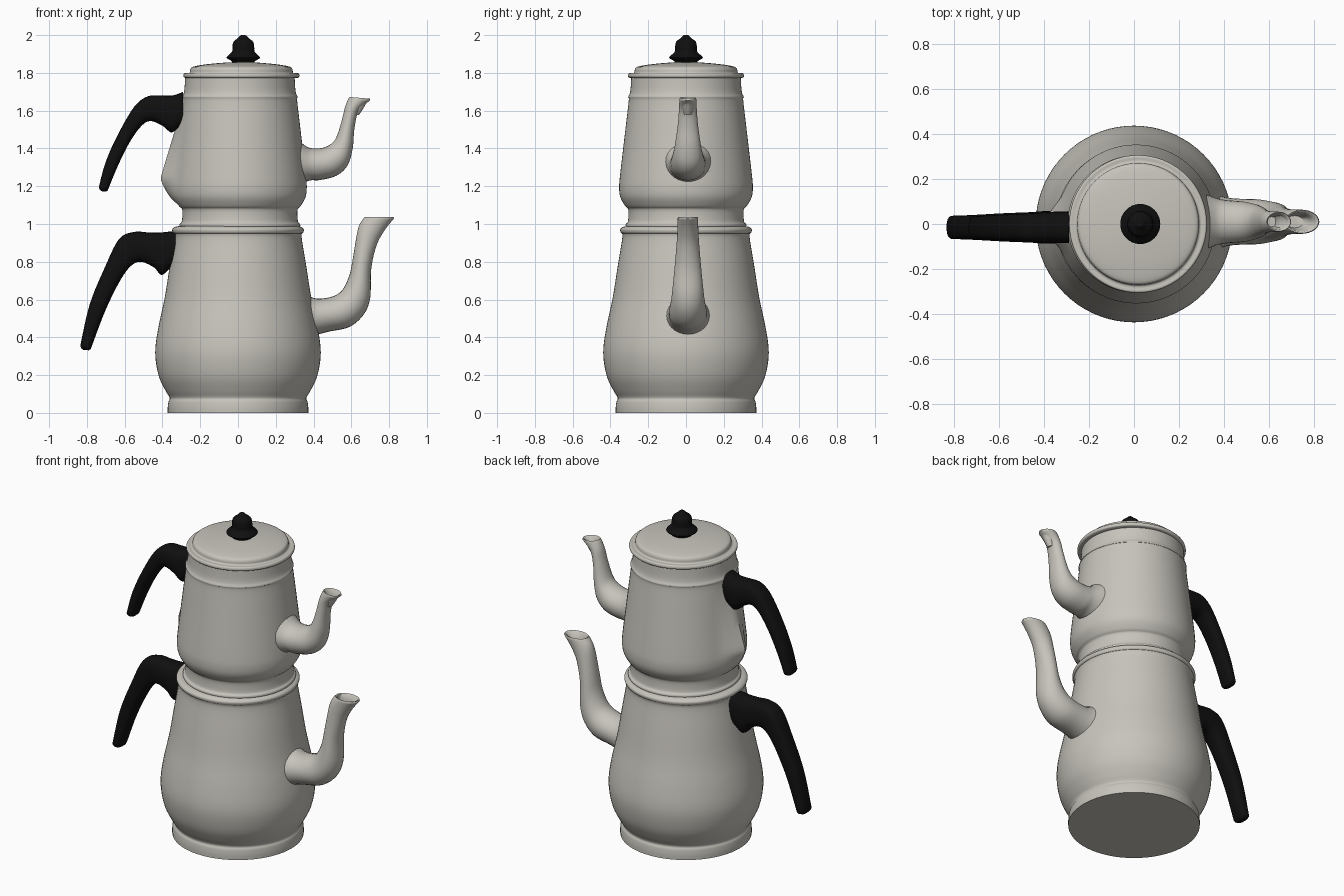
import bpy, bmesh, math
from mathutils import Vector


def material(name, rgb):
    m = bpy.data.materials.new(name)
    m.diffuse_color = (*rgb, 1)
    return m


ENAMEL = material("warm grey enamel", (0.57, 0.55, 0.50))
BLACK = material("black plastic", (0.005, 0.005, 0.005))


def smooth_points(pts, n):
    """Catmull-Rom interpolation of tuples of any length."""
    out = []
    for i in range(len(pts) - 1):
        a, b, c, d = (pts[max(0, min(len(pts) - 1, i + k))] for k in (-1, 0, 1, 2))
        for s in range(n):
            t = s / n
            out.append(tuple(0.5 * (2*q + (r-p)*t + (2*p-5*q+4*r-s_)*t*t + (3*q-p-3*r+s_)*t**3)
                             for p, q, r, s_ in zip(a, b, c, d)))
    return out + [tuple(pts[-1])]


def loft(name, rings, mat, angle=40):
    """Skin a list of equal-sized rings and cap both ends."""
    bm = bmesh.new()
    vr = [[bm.verts.new(p) for p in ring] for ring in rings]
    n = len(vr[0])
    for a, b in zip(vr, vr[1:]):
        for i in range(n):
            j = (i + 1) % n
            bm.faces.new((a[i], a[j], b[j], b[i]))
    bm.faces.new(vr[0][::-1])
    bm.faces.new(vr[-1])
    bmesh.ops.recalc_face_normals(bm, faces=bm.faces)
    me = bpy.data.meshes.new(name)
    bm.to_mesh(me)
    bm.free()
    ob = bpy.data.objects.new(name, me)
    bpy.context.collection.objects.link(ob)
    me.materials.append(mat)
    bpy.ops.object.select_all(action='DESELECT')
    ob.select_set(True)
    bpy.context.view_layer.objects.active = ob
    bpy.ops.object.shade_smooth_by_angle(angle=math.radians(angle))
    return ob


def turned(name, profile, mat, cx=0.0, n=4, sides=72, bump=None):
    rings = []
    for r, z in smooth_points(profile, n):
        ring = []
        for i in range(sides):
            a = 2 * math.pi * i / sides
            rr = r + (bump(a, z) if bump else 0)
            ring.append((cx + rr * math.cos(a), rr * math.sin(a), z))
        rings.append(ring)
    return loft(name, rings, mat)


def sections(rows, n=5, sides=28, power=1.0, y0=0.0):
    """Rings from (inner x, inner z, outer x, outer z, half width)."""
    rings = []
    for xi, zi, xo, zo, w in smooth_points(rows, n):
        c = Vector(((xi + xo) / 2, y0, (zi + zo) / 2))
        u = Vector(((xo - xi) / 2, 0, (zo - zi) / 2))
        ring = []
        for k in range(sides):
            a = 2 * math.pi * k / sides
            ca, sa = (math.copysign(abs(v) ** power, v) for v in (math.cos(a), math.sin(a)))
            ring.append(c + u * ca + Vector((0, w * sa, 0)))
        rings.append(ring)
    return rings


def shrink(ring, f, offset=(0, 0, 0)):
    c = sum(ring, Vector()) / len(ring)
    return [c + (p - c) * f + Vector(offset) for p in ring]


def spout(name, rows):
    rings = sections(rows, y0=0.01)
    tip = rings[-1]
    # rolled lip and hollow mouth
    rings += [shrink(tip, 0.93, (0.002, 0, 0.008)), shrink(tip, 0.8, (0, 0, 0.004)),
              shrink(tip, 0.68, (-0.012, 0, -0.035)), shrink(tip, 0.5, (-0.03, 0, -0.08))]
    return loft(name, rings, ENAMEL, 60)


def handle(name, rows):
    rings = sections(rows, power=0.75, y0=-0.015)
    end = rings[-1]
    rings += [shrink(end, 0.85, (0.0, 0, -0.012)), shrink(end, 0.5, (0.0, 0, -0.02))]
    return loft(name, rings, BLACK, 50)


# Lower kettle body
turned("lower_kettle", [(.372, 0), (.372, .03), (.368, .06), (.362, .08), (.385, .12), (.418, .19),
                        (.436, .28), (.436, .36), (.418, .47), (.388, .61), (.361, .78), (.337, .93),
                        (.346, .955), (.348, .972), (.332, .985), (.30, .99)], ENAMEL)


# Upper teapot body, with the pointed ridge under its handle
def ridge(a, z):
    d = abs(a - math.pi)
    h = (z - 1.10) / 0.14 if z < 1.24 else (1.62 - z) / 0.38
    return 0.07 * max(0, min(1, h)) * max(0, 1 - d / 0.38) ** 1.3


turned("upper_teapot", [(.29, .97), (.317, .985), (.318, 1.0), (.307, 1.015), (.305, 1.075),
                        (.322, 1.095), (.347, 1.14), (.354, 1.19), (.35, 1.25), (.335, 1.38),
                        (.315, 1.55), (.303, 1.655), (.306, 1.672), (.298, 1.69), (.293, 1.72),
                        (.29, 1.775)], ENAMEL, cx=0.01, bump=ridge)

# Lid with rolled rim and shallow dome
turned("lid", [(.285, 1.772), (.303, 1.776), (.307, 1.787), (.301, 1.798), (.282, 1.797),
               (.273, 1.803), (.27, 1.82), (.255, 1.833), (.19, 1.845), (.08, 1.855), (.01, 1.856)],
       ENAMEL, cx=0.018)

# Knob with flared skirt
turned("lid_knob", [(.06, 1.845), (.062, 1.862), (.088, 1.878), (.082, 1.89), (.06, 1.912),
                    (.058, 1.935), (.052, 1.965), (.03, 1.983), (.012, 2.0), (.002, 2.0)],
       BLACK, cx=0.028, sides=40)

# Spouts
spout("lower_spout", [(.30, .67, .32, .37, .14), (.385, .615, .41, .41, .112), (.44, .605, .48, .43, .103),
                      (.51, .62, .59, .455, .10), (.555, .655, .665, .52, .09), (.59, .73, .70, .61, .08),
                      (.61, .83, .705, .76, .068), (.63, .95, .733, .885, .058),
                      (.645, 1.0, .775, .965, .055), (.665, 1.03, .826, 1.03, .054)])
spout("upper_spout", [(.28, 1.48, .30, 1.20, .135), (.355, 1.415, .38, 1.23, .105),
                      (.40, 1.40, .43, 1.232, .096), (.455, 1.405, .52, 1.255, .09),
                      (.50, 1.43, .58, 1.31, .078), (.525, 1.47, .607, 1.40, .066),
                      (.55, 1.55, .617, 1.51, .053), (.567, 1.62, .64, 1.60, .047),
                      (.585, 1.665, .70, 1.655, .045)])

# Handles
handle("upper_handle", [(-.29, 1.70, -.29, 1.52, .07), (-.315, 1.69, -.32, 1.505, .07),
                        (-.35, 1.68, -.355, 1.485, .07), (-.41, 1.68, -.40, 1.52, .066),
                        (-.48, 1.675, -.465, 1.545, .062), (-.55, 1.62, -.515, 1.515, .058),
                        (-.635, 1.475, -.575, 1.43, .055), (-.70, 1.33, -.635, 1.31, .052),
                        (-.737, 1.195, -.685, 1.19, .05)])
handle("lower_handle", [(-.33, .96, -.33, .78, .072), (-.36, .96, -.36, .765, .072),
                        (-.41, .955, -.405, .73, .072), (-.47, .955, -.445, .77, .068),
                        (-.55, .958, -.515, .80, .065), (-.63, .92, -.57, .775, .062),
                        (-.705, .77, -.63, .69, .058), (-.785, .575, -.705, .535, .054),
                        (-.835, .355, -.775, .35, .052)])
